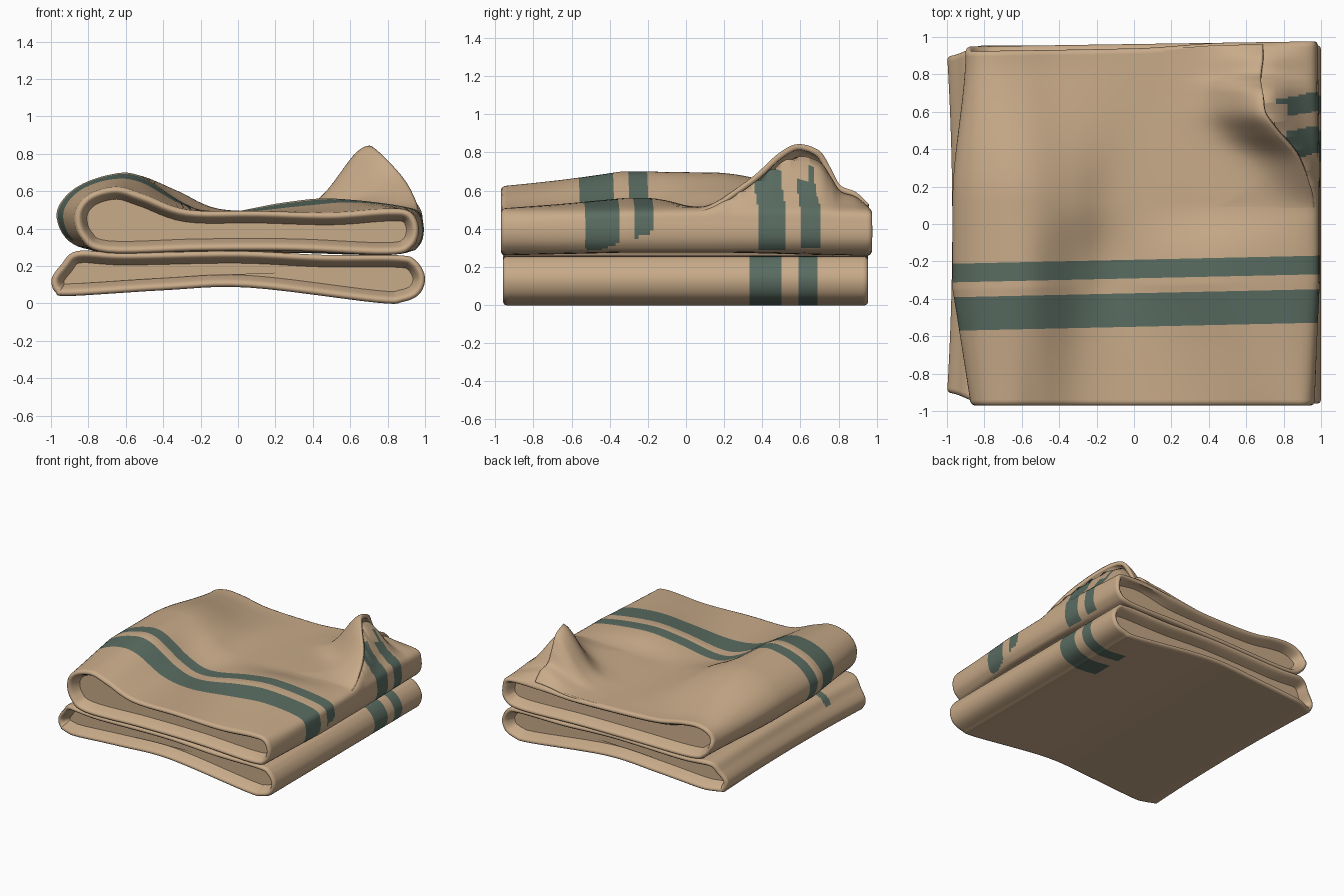
import bpy, bmesh, math
from mathutils import Vector

cube = bpy.data.objects.get("Cube")
if cube:
    bpy.data.objects.remove(cube)


def make_material(name, rgb):
    mat = bpy.data.materials.new(name)
    mat.use_nodes = True
    mat.diffuse_color = (*rgb, 1)
    mat.node_tree.nodes["Principled BSDF"].inputs["Base Color"].default_value = (*rgb, 1)
    return mat


TAN = make_material("tan cloth", (0.58, 0.405, 0.25))
GREEN = make_material("green stripe", (0.1, 0.15, 0.12))


def smooth(t):
    t = max(0, min(1, t))
    return t * t * (3 - 2 * t)


def spline(points, steps, closed):
    """Catmull-Rom curve through the points."""
    pts = [Vector(p) for p in points]
    n = len(pts)
    pick = (lambda i: pts[i % n]) if closed else (lambda i: pts[max(0, min(n - 1, i))])
    out = []
    for i in range(n if closed else n - 1):
        a, b, c, d = (pick(i + k) for k in (-1, 0, 1, 2))
        for s in range(steps):
            t = s / steps
            out.append(b + (c - a) * (t / 2) + (2 * a - 5 * b + 4 * c - d) * (t * t / 2)
                       + (3 * b - a - 3 * c + d) * (t ** 3 / 2))
    return out if closed else out + [pts[-1]]


def inset(loop, dist):
    """Move a clockwise closed loop inward."""
    n = len(loop)
    out = []
    for i, p in enumerate(loop):
        d = (loop[(i + 1) % n] - loop[i - 1]).normalized()
        out.append(p + Vector((d.y, -d.x)) * dist)
    return out


def finish(bm, name, stripe_rule=None):
    bmesh.ops.recalc_face_normals(bm, faces=bm.faces)
    if stripe_rule:
        for f in bm.faces:
            f.material_index = int(stripe_rule(f.calc_center_median(), f.normal))
    mesh = bpy.data.meshes.new(name)
    bm.to_mesh(mesh)
    bm.free()
    mesh.materials.append(TAN)
    mesh.materials.append(GREEN)
    obj = bpy.data.objects.new(name, mesh)
    bpy.context.collection.objects.link(obj)
    bpy.ops.object.select_all(action="DESELECT")
    obj.select_set(True)
    bpy.context.view_layer.objects.active = obj
    bpy.ops.object.shade_smooth_by_angle(angle=math.radians(60))
    return obj


def bridge(bm, rows, closed):
    n = len(rows[0])
    for a, b in zip(rows, rows[1:]):
        for i in range(n if closed else n - 1):
            j = (i + 1) % n
            bm.faces.new((a[i], a[j], b[j], b[i]))


def folded_cloth(name, section, y0, y1, adjust, stripe_rule):
    """Loft a folded loop along y, with thick rims and dished ends."""
    rim = [(0.085, 0.065), (0.06, 0.055), (0.025, 0.042), (0.006, 0.03), (0, 0.018), (0.006, 0.006)]
    rings = [(y0 + d, inset(section(y0), w)) for d, w in rim]
    count = 190
    for i in range(count + 1):
        y = y0 + 0.02 + (y1 - y0 - 0.04) * i / count
        rings.append((y, section(y)))
    rings += [(y1 - d, inset(section(y1), w)) for d, w in reversed(rim)]
    bm = bmesh.new()
    rows = [[bm.verts.new(adjust(p.x, y, p.y)) for p in loop] for y, loop in rings]
    bridge(bm, rows, True)
    bm.faces.new(rows[0])
    bm.faces.new(rows[-1])
    return finish(bm, name, stripe_rule)


# Lower folded layer, with its left edge drawn in at the middle and corners
LOWER = [(-0.9, 0.04), (-0.98, 0.06), (-1, 0.13), (-0.95, 0.205), (-0.86, 0.28), (-0.6, 0.27),
         (0, 0.28), (0.45, 0.26), (0.85, 0.258), (0.95, 0.23), (1, 0.14), (0.97, 0.05),
         (0.88, 0.008), (0.74, 0.004), (0.05, 0.085), (-0.4, 0.07)]
lower_loop = spline(LOWER, 6, True)


def lower_adjust(x, y, z):
    left = smooth((-x - 0.8) / 0.2)
    return (x + 0.03 * left * (1 - y * y), y * (1 - 0.06 * left), z)


def lower_stripes(c, n):
    if c.x < -0.84:
        return c.z > 0.2 and -0.54 < c.y < -0.47
    return c.x > 0.67 and (0.33 < c.y < 0.5 or 0.585 < c.y < 0.685)


folded_cloth("lower_fold", lambda y: lower_loop, -0.96, 0.955, lower_adjust, lower_stripes)

# Free edge of the raised flap: x, y, height above the layer
EDGE = [(0.96, 0.0, 0), (0.965, 0.1, 0.005), (0.945, 0.2, 0.05), (0.88, 0.35, 0.15), (0.77, 0.48, 0.27),
        (0.705, 0.58, 0.322), (0.69, 0.69, 0.29), (0.68, 0.75, 0.2), (0.68, 0.8, 0.11),
        (0.69, 0.88, 0.075), (0.69, 0.95, 0.01)]
edge_curve = spline(EDGE, 7, False)


def edge_at(y):
    for a, b in zip(edge_curve, edge_curve[1:]):
        if a.y <= y < b.y:
            return a.lerp(b, (y - a.y) / (b.y - a.y))
    return Vector((0.9, y, 0))


# Upper folded layer: sections from front to back
FRONT = [(-0.7, 0.27), (-0.84, 0.35), (-0.87, 0.48), (-0.8, 0.58), (-0.65, 0.622), (-0.5, 0.58),
         (-0.27, 0.5), (0.1, 0.495), (0.5, 0.485), (0.8, 0.505), (0.92, 0.49), (0.965, 0.4),
         (0.93, 0.3), (0.8, 0.26), (0.3, 0.28), (-0.2, 0.28)]
MIDDLE = [(-0.7, 0.28), (-0.9, 0.33), (-0.97, 0.48), (-0.88, 0.61), (-0.7, 0.685), (-0.53, 0.685),
          (-0.29, 0.535), (-0.1, 0.482), (0.25, 0.54), (0.52, 0.56), (0.92, 0.51), (0.99, 0.43),
          (0.97, 0.31), (0.85, 0.275), (0.3, 0.29), (-0.2, 0.29)]
REAR = MIDDLE[:6] + [(-0.32, 0.6), (-0.1, 0.505), (0.25, 0.497), (0.52, 0.505)] + MIDDLE[10:]
BACK = [(-0.7, 0.27), (-0.84, 0.32), (-0.9, 0.42), (-0.86, 0.51), (-0.75, 0.55), (-0.6, 0.54),
        (-0.38, 0.5), (0, 0.485), (0.35, 0.485), (0.6, 0.5), (0.92, 0.5), (0.98, 0.42),
        (0.96, 0.31), (0.82, 0.26), (0.3, 0.27), (-0.2, 0.27)]
front_loop, middle_loop, rear_loop, back_loop = (spline(s, 6, True) for s in (FRONT, MIDDLE, REAR, BACK))


def upper_section(y):
    if y < -0.35:
        a, b, t = middle_loop, front_loop, (-0.35 - y) / 0.62
    elif y < 0.12:
        a, b, t = middle_loop, rear_loop, smooth((y + 0.25) / 0.37)
    else:
        a, b, t = rear_loop, back_loop, smooth((y - 0.12) / 0.84)
    return [p.lerp(q, t) for p, q in zip(a, b)]


def slant(x, y):
    """Slight skew of the weave across the front stripes and the back edge."""
    front = smooth((y + 0.95) / 0.3) * smooth((0.1 - y) / 0.25)
    return y + 0.022 * (x + 1) * front + 0.015 * x * smooth(y)


def recede(x, y):
    """The top sheet stops short of the back edge on the left."""
    return 0.025 * smooth((y - 0.7) / 0.25) * smooth((0.5 - x) / 0.5)


def upper_adjust(x, y, z):
    # The layer beneath follows the raised flap, then slopes down to the right side
    e = edge_at(y)
    width = 0.17 if x < e.x else max(0.03, (0.99 - e.x) / 1.9)
    lift = 0.85 * e.z * math.exp(-((x - e.x) / width) ** 2)
    top = smooth((z - 0.4) / 0.08)
    return (x, slant(x, y) - recede(x, y) * top, z + lift * top)


def upper_stripes(c, n):
    if abs(c.y) > 0.94 or n.z < -0.7:
        return False
    y = c.y - 0.022 * (c.x + 1)
    if -0.57 < y < -0.39 or -0.31 < y < -0.21:
        return c.x < 0.9 or c.z > 0.48 - 0.35 * (0.1 - c.y)
    y = c.y + 0.18 * max(0, c.z - 0.5)
    return c.x > 0.6 and c.z < 0.69 and (0.38 < y < 0.525 or 0.6 < y < 0.705)


folded_cloth("upper_fold", upper_section, -0.97, 0.962, upper_adjust, upper_stripes)


# Raised flap: a sheet over the upper layer whose free edge climbs to a peak
def surface_height(loop, x):
    best = 0.4
    for a, b in zip(loop, loop[1:]):
        if min(a.x, b.x) <= x <= max(a.x, b.x) and a.x != b.x:
            best = max(best, a.y + (b.y - a.y) * (x - a.x) / (b.x - a.x))
    return best


bm = bmesh.new()
rows = []
columns = 50
for e in edge_curve:
    loop = upper_section(e.y)
    row = []
    for i in range(columns + 1):
        u = i / columns
        d = 0.7 * (1 - u)
        x = e.x - d
        offset = -0.004 + 0.018 * smooth(min(e.y / 0.3, u * 1.2))
        peak = e.z * math.exp(-(d / 0.2) ** 2)
        y = slant(x, e.y) - recede(x, e.y)
        row.append(bm.verts.new((x, y, surface_height(loop, x) + offset + peak)))
    rows.append(row)
bridge(bm, rows, False)
flap = finish(bm, "raised_flap")
if flap.data.polygons[0].normal.z < 0:
    flap.data.flip_normals()
thickness = flap.modifiers.new("thickness", "SOLIDIFY")
thickness.thickness = 0.03
thickness.offset = -1
